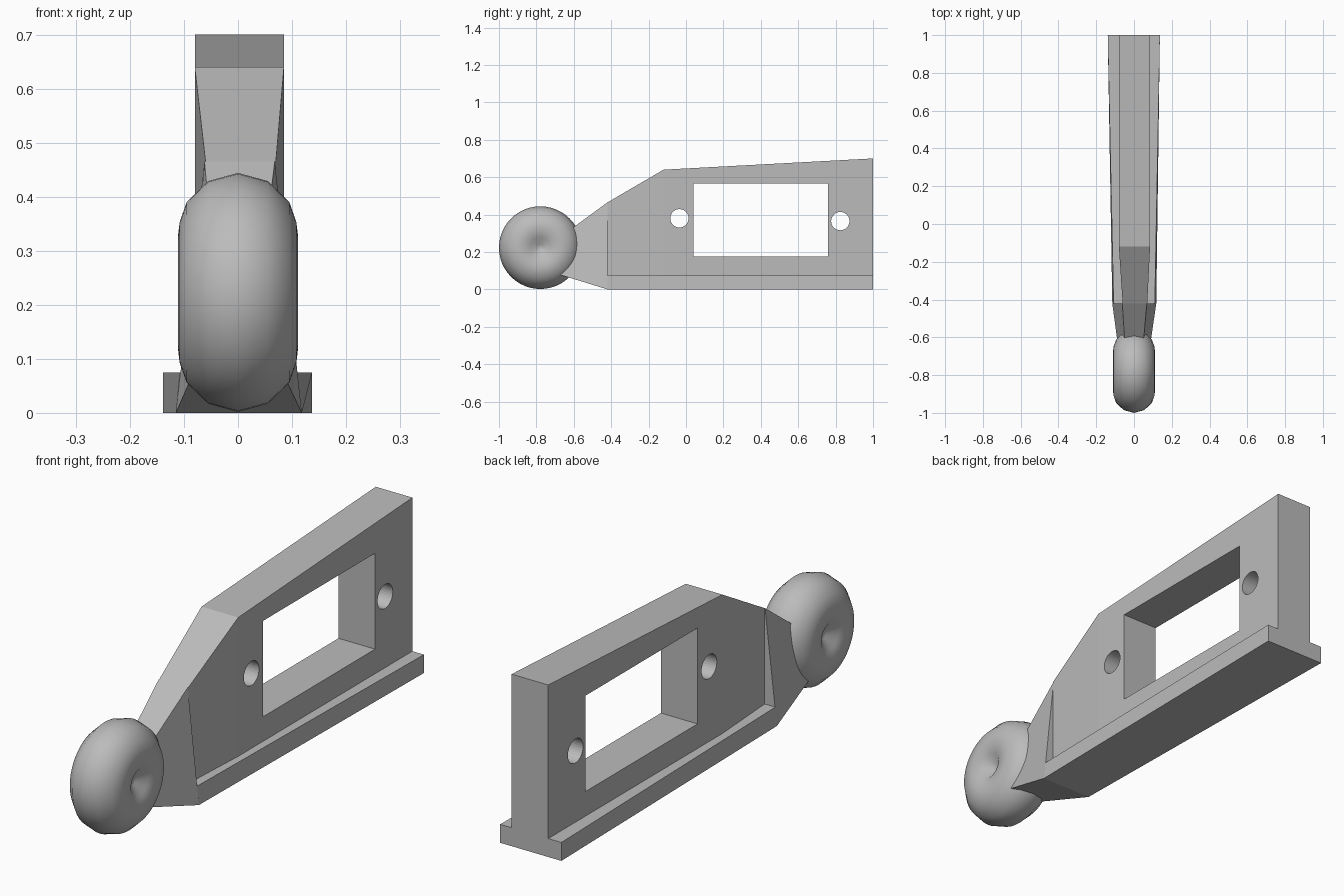
import bpy, bmesh, math
from mathutils import Matrix

cube = bpy.data.objects.get("Cube")
if cube:
    bpy.data.objects.remove(cube, do_unlink=True)

grey = bpy.data.materials.new("plain_grey")
grey.use_nodes = True
grey.diffuse_color = (0.5, 0.5, 0.5, 1)
grey.node_tree.nodes["Principled BSDF"].inputs["Base Color"].default_value = (0.5, 0.5, 0.5, 1)


def finish(name, bm):
    bmesh.ops.recalc_face_normals(bm, faces=bm.faces)
    mesh = bpy.data.meshes.new(name)
    bm.to_mesh(mesh)
    bm.free()
    mesh.materials.append(grey)
    obj = bpy.data.objects.new(name, mesh)
    bpy.context.collection.objects.link(obj)
    return obj


def loft(name, stations):
    """Skin matching rings of (x, y, z) corners and cap both ends."""
    bm = bmesh.new()
    rings = [[bm.verts.new(p) for p in ring] for ring in stations]
    for a, b in zip(rings, rings[1:]):
        n = len(a)
        for i in range(n):
            bm.faces.new((a[i], a[(i + 1) % n], b[(i + 1) % n], b[i]))
    bm.faces.new(rings[0])
    bm.faces.new(rings[-1])
    return finish(name, bm)


def section(y, z0, z1, bottom, top):
    """Trapezoid across x; bottom and top are (right, left) extents."""
    return [(bottom[0], y, z0), (bottom[1], y, z0), (top[1], y, z1), (top[0], y, z1)]


def cut(target, cutter):
    mod = target.modifiers.new(cutter.name, "BOOLEAN")
    mod.operation = "DIFFERENCE"
    mod.solver = "EXACT"
    mod.object = cutter
    cutter.hide_render = True
    cutter.hide_set(True)


# Upright plate with sloped top, narrowing towards the front
wide, narrow = (-0.08, 0.085), (-0.06, 0.07)
plate = loft("upright_plate", [
    section(-0.42, 0.04, 0.465, narrow, narrow),
    section(-0.12, 0.04, 0.64, wide, wide),
    section(1.0, 0.04, 0.70, wide, wide)])

# Rectangular window and two bolt holes through the plate
window = loft("window_cutter", [
    section(y, 0.175, 0.565, (-0.3, 0.3), (-0.3, 0.3)) for y in (0.04, 0.76)])
cut(plate, window)
for name, y, z in (("front_hole_cutter", -0.035, 0.38), ("back_hole_cutter", 0.825, 0.365)):
    bm = bmesh.new()
    bmesh.ops.create_cone(bm, cap_ends=True, segments=32, radius1=0.049, radius2=0.049,
                          depth=0.6, matrix=Matrix.Translation((0, y, z))
                          @ Matrix.Rotation(math.pi / 2, 4, "Y"))
    cut(plate, finish(name, bm))

# Base flange
loft("base_flange", [
    section(-0.42, 0, 0.075, (-0.115, 0.118), (-0.108, 0.11)),
    section(1.0, 0, 0.075, (-0.139, 0.137), (-0.139, 0.137))])

# Tapered nose running into the wheel
loft("nose", [
    section(-0.42, 0, 0.465, (-0.115, 0.118), (-0.062, 0.068)),
    section(-0.68, 0.08, 0.275, (-0.08, 0.08), (-0.045, 0.045))])

# Wheel turned about the x axis, with a conical dimple on each side
half = [(0.07, 0), (0.072, 0.018), (0.102, 0.055), (0.111, 0.105),
        (0.108, 0.13), (0.095, 0.167), (0.055, 0.206)]
profile = half + [(0, 0.221)] + [(-x, r) for x, r in reversed(half)]
bm = bmesh.new()
verts = [bm.verts.new((x, 0, r)) for x, r in profile]
edges = [bm.edges.new(pair) for pair in zip(verts, verts[1:])]
bmesh.ops.spin(bm, geom=verts + edges, cent=(0, 0, 0), axis=(1, 0, 0),
               angle=math.tau, steps=48, use_duplicate=False)
bmesh.ops.remove_doubles(bm, verts=bm.verts, dist=0.0005)
wheel = finish("wheel", bm)
wheel.location = (0, -0.779, 0.223)

# Smooth the wheel only
bpy.ops.object.select_all(action="DESELECT")
wheel.select_set(True)
bpy.context.view_layer.objects.active = wheel
bpy.ops.object.shade_smooth_by_angle(angle=math.radians(40))
